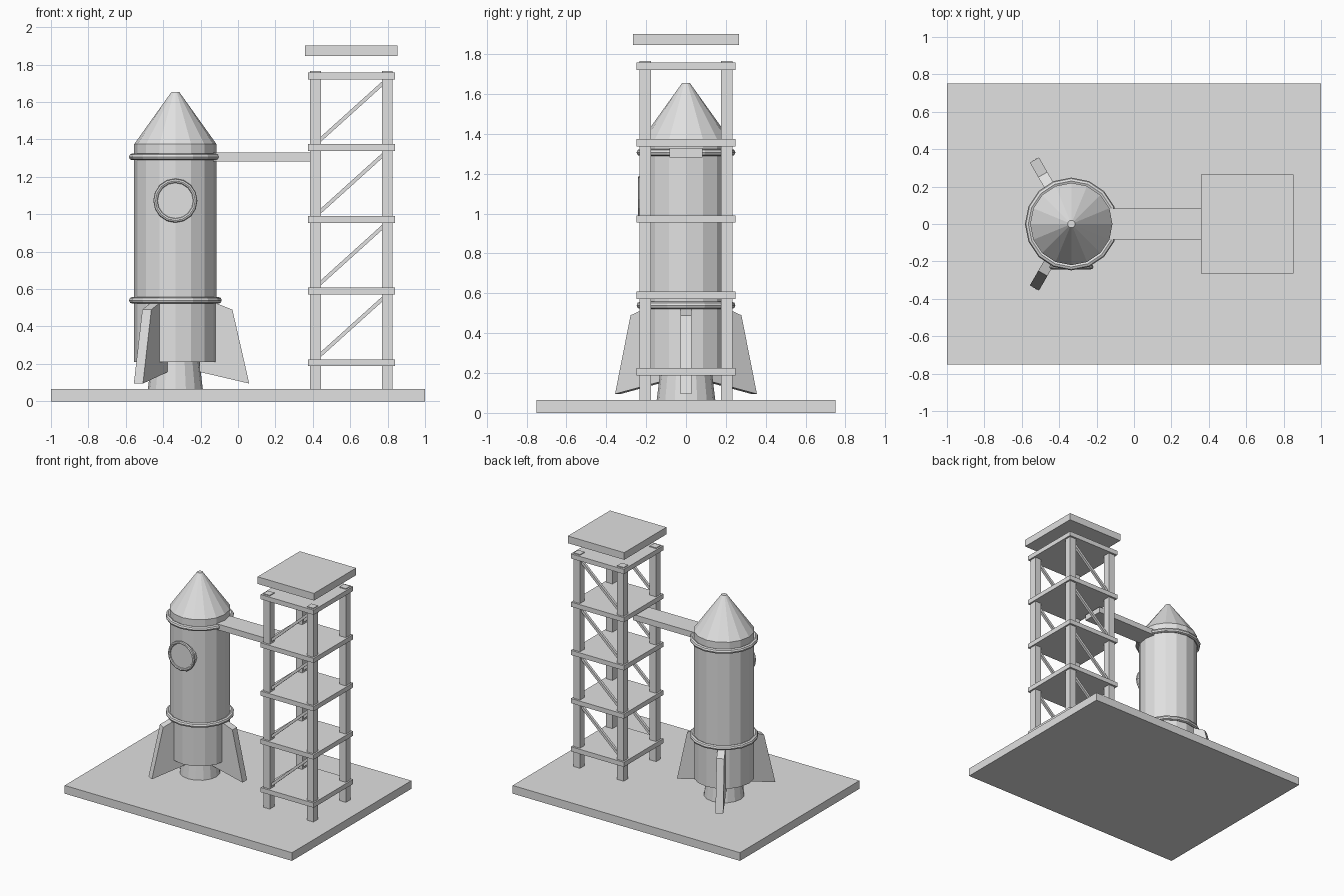
import bpy, bmesh
from math import pi, atan2, hypot, radians
from mathutils import Matrix

cube = bpy.data.objects.get("Cube")
if cube:
    bpy.data.objects.remove(cube, do_unlink=True)

grey = bpy.data.materials.new("light grey")
grey.use_nodes = True
colour = (0.75, 0.75, 0.75, 1)
grey.diffuse_color = colour
grey.node_tree.nodes["Principled BSDF"].inputs["Base Color"].default_value = colour

SIDES = 16
ROCKET_X = -0.335
TOWER_X = 0.606
PAD_TOP = 0.065


def add_object(name, bm, location=(0, 0, 0), rotation=(0, 0, 0)):
    bmesh.ops.recalc_face_normals(bm, faces=bm.faces)
    mesh = bpy.data.meshes.new(name)
    bm.to_mesh(mesh)
    bm.free()
    mesh.materials.append(grey)
    obj = bpy.data.objects.new(name, mesh)
    obj.location = location
    obj.rotation_euler = rotation
    bpy.context.collection.objects.link(obj)
    return obj


def box(name, size, location, rotation=(0, 0, 0)):
    bm = bmesh.new()
    bmesh.ops.create_cube(bm, size=1, matrix=Matrix.Diagonal((*size, 1)))
    return add_object(name, bm, location, rotation)


def tapered(name, r_bottom, r_top, z0, z1):
    bm = bmesh.new()
    bmesh.ops.create_cone(bm, cap_ends=True, segments=SIDES, radius1=r_bottom,
                          radius2=r_top, depth=z1 - z0)
    return add_object(name, bm, (ROCKET_X, 0, (z0 + z1) / 2))


def ring(name, major, minor, location, rotation=(0, 0, 0)):
    bpy.ops.mesh.primitive_torus_add(major_segments=SIDES, minor_segments=8,
                                     major_radius=major, minor_radius=minor,
                                     location=location, rotation=rotation)
    obj = bpy.context.object
    obj.name = name
    obj.data.materials.append(grey)
    return obj


# Launch pad
box("launch_pad", (2, 1.5, PAD_TOP), (0, 0, PAD_TOP / 2))

# Rocket hull
tapered("engine_nozzle", 0.147, 0.128, PAD_TOP, 0.22)
tapered("rocket_body", 0.22, 0.22, 0.21, 1.375)
tapered("nose_cone", 0.22, 0.02, 1.375, 1.655)
for name, z in (("lower_band", 0.54), ("upper_band", 1.307)):
    ring(name, 0.23, 0.018, (ROCKET_X, 0, z))

# Porthole
ring("porthole_rim", 0.106, 0.012, (ROCKET_X, -0.23, 1.073), (pi / 2, 0, 0))
pane = tapered("porthole_pane", 0.106, 0.106, 0, 0.05)
pane.location = (ROCKET_X, -0.207, 1.073)
pane.rotation_euler.x = pi / 2

# Three fins around the hull
FIN = [(0.13, 0.157), (0.395, 0.095), (0.305, 0.49), (0.22, 0.524), (0.13, 0.524)]
for i in range(3):
    bm = bmesh.new()
    face = bm.faces.new([bm.verts.new((r, -0.028, z)) for r, z in FIN])
    side = bmesh.ops.extrude_face_region(bm, geom=[face])
    moved = [v for v in side["geom"] if isinstance(v, bmesh.types.BMVert)]
    bmesh.ops.translate(bm, verts=moved, vec=(0, 0.056, 0))
    add_object(f"fin_{i + 1}", bm, (ROCKET_X, 0, 0), (0, 0, radians(120 * i)))

# Tower posts
POST_X, POST_Y, POST_TOP = 0.192, 0.204, 1.765
for sx in (-1, 1):
    for sy in (-1, 1):
        box("tower_post", (0.057, 0.057, POST_TOP - PAD_TOP),
            (TOWER_X + sx * POST_X, sy * POST_Y, (POST_TOP + PAD_TOP) / 2))

# Tower decks, with diagonal braces on the front and back of each bay
DECK_Z, STEP, DECK_T = 0.206, 0.3835, 0.037
for i in range(5):
    z = DECK_Z + i * STEP
    box("tower_deck", (0.466, 0.496, DECK_T), (TOWER_X, 0, z))
    if i < 4:
        run, rise = 2 * POST_X, STEP - DECK_T
        for sy in (-1, 1):
            box("tower_brace", (hypot(run, rise), 0.02, 0.02),
                (TOWER_X, sy * POST_Y, z + STEP / 2), (0, -atan2(rise, run), 0))

# Tower roof and access arm
box("tower_roof", (0.496, 0.53, 0.057), (TOWER_X, 0, 1.874))
box("access_arm", (0.54, 0.166, 0.046), (0.14, 0, 1.306))
